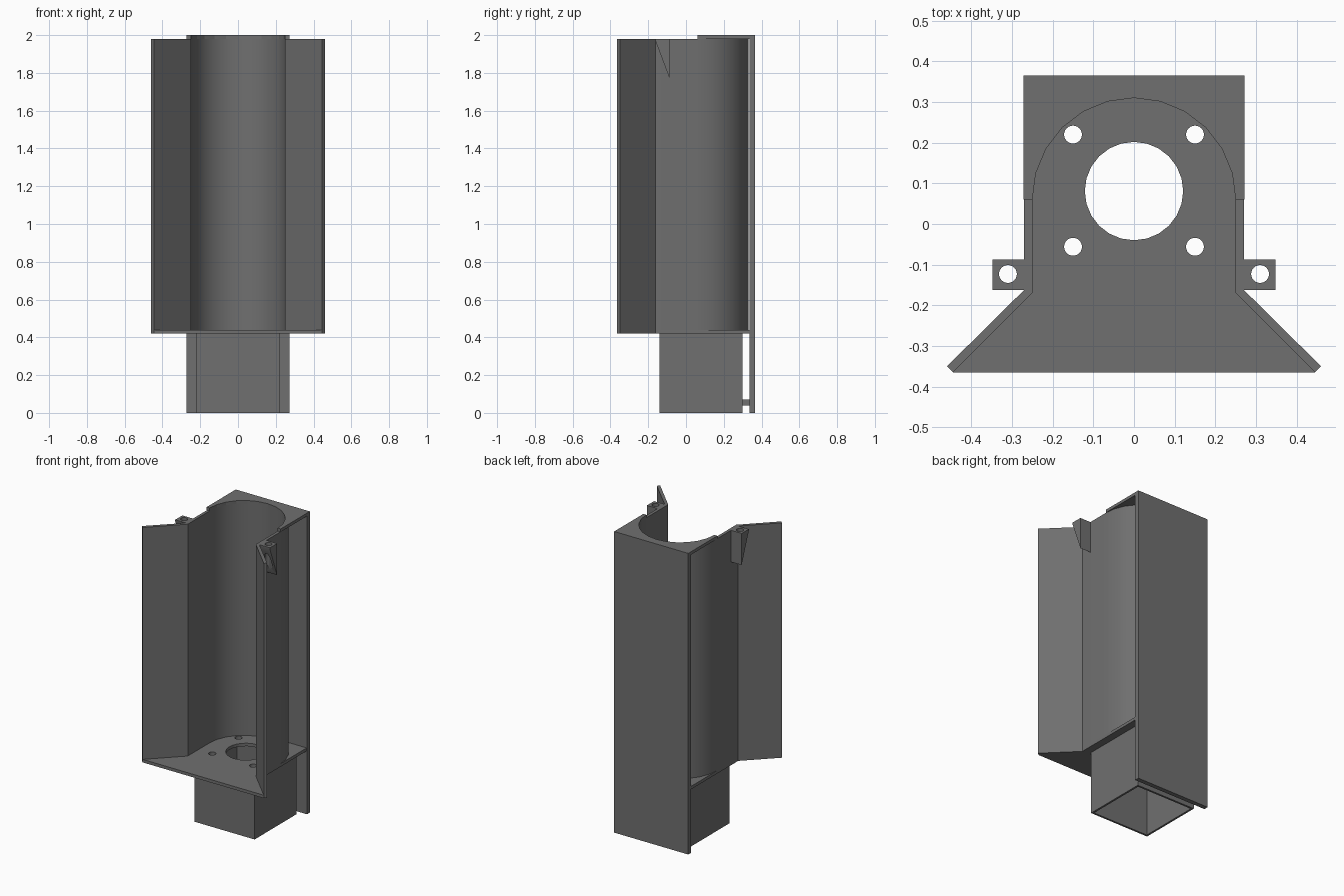
import bpy, bmesh
from math import sin, cos, pi

if "Cube" in bpy.data.objects:
    bpy.data.objects.remove(bpy.data.objects["Cube"])

# Dark grey finish for every part
dark = bpy.data.materials.new("dark_grey")
dark.diffuse_color = (0.16, 0.16, 0.16, 1)
dark.use_nodes = True
dark.node_tree.nodes["Principled BSDF"].inputs["Base Color"].default_value = dark.diffuse_color


def prism(name, pts, lo, hi, axis="z"):
    """Extrude a 2D outline: (x, y) along z, or (y, z) along x."""
    bm = bmesh.new()
    place = (lambda a, b: (a, b, lo)) if axis == "z" else (lambda a, b: (lo, a, b))
    face = bm.faces.new([bm.verts.new(place(a, b)) for a, b in pts])
    new = bmesh.ops.extrude_face_region(bm, geom=[face])["geom"]
    vec = (0, 0, hi - lo) if axis == "z" else (hi - lo, 0, 0)
    bmesh.ops.translate(bm, vec=vec, verts=[v for v in new if isinstance(v, bmesh.types.BMVert)])
    bmesh.ops.recalc_face_normals(bm, faces=bm.faces)
    me = bpy.data.meshes.new(name)
    bm.to_mesh(me)
    bm.free()
    me.materials.append(dark)
    ob = bpy.data.objects.new(name, me)
    bpy.context.collection.objects.link(ob)
    return ob


def rect(x0, x1, y0, y1):
    return [(x0, y0), (x1, y0), (x1, y1), (x0, y1)]


def arc(r, n=12, cy=0.06):
    return [(r * cos(pi * i / n), cy + r * sin(pi * i / n)) for i in range(n + 1)]


def select(ob):
    bpy.ops.object.select_all(action="DESELECT")
    ob.select_set(True)
    bpy.context.view_layer.objects.active = ob


def cut(ob, cutter):
    select(ob)
    mod = ob.modifiers.new("cut", "BOOLEAN")
    mod.operation, mod.solver, mod.object = "DIFFERENCE", "EXACT", cutter
    bpy.ops.object.modifier_apply(modifier=mod.name)
    bpy.data.objects.remove(cutter)


def drill(ob, x, y, r, z, n=24):
    bpy.ops.mesh.primitive_cylinder_add(vertices=n, radius=r, depth=0.6, location=(x, y, z))
    cutter = bpy.context.object
    cutter.data.materials.append(dark)
    cut(ob, cutter)


def smooth(ob):
    select(ob)
    bpy.ops.object.shade_smooth_by_angle(angle=pi / 6)


# Curved shell with flared wings
inner = [(0.445, -0.365), (0.25, -0.17)] + arc(0.25) + [(-0.25, -0.17), (-0.445, -0.365)]
outer = [(0.46, -0.35), (0.27, -0.162)] + arc(0.27) + [(-0.27, -0.162), (-0.46, -0.35)]
smooth(prism("curved_shell", inner + outer[::-1], 0.44, 1.98))

# Floor with a large centre hole and four screw holes
floor = prism("floor_plate", [(0.445, -0.365), (0.46, -0.35), (0.27, -0.162), (0.27, 0.335),
                              (-0.27, 0.335), (-0.27, -0.162), (-0.46, -0.35), (-0.445, -0.365)],
              0.42, 0.44)
drill(floor, 0, 0.081, 0.121, 0.43)
for x in (-0.15, 0.15):
    for y in (-0.056, 0.22):
        drill(floor, x, y, 0.022, 0.43)
smooth(floor)

# Back plate and arched top cap
prism("back_plate", rect(-0.272, 0.272, 0.335, 0.365), 0, 2)
prism("top_cap", [(0.272, 0.06), (0.272, 0.335), (-0.272, 0.335), (-0.272, 0.06)] + arc(0.25)[::-1],
      1.98, 2)

# Hollow box under the floor, open at the bottom
box = prism("lower_box", rect(-0.22, 0.22, -0.14, 0.298), 0, 0.42)
cut(box, prism("box_cutter", rect(-0.207, 0.207, -0.127, 0.285), -0.1, 0.5))

# Small spacer between box and back plate
prism("spacer_bar", rect(-0.1, 0.1, 0.298, 0.335), 0.04, 0.07)

# Wedge-shaped screw tabs
for side, name in ((-1, "left_tab"), (1, "right_tab")):
    tab = prism(name, [(-0.162, 1.98), (-0.087, 1.98), (-0.087, 1.77), (-0.162, 1.97)],
                side * 0.262, side * 0.348, "x")
    drill(tab, side * 0.31, -0.123, 0.022, 1.9)
    smooth(tab)
